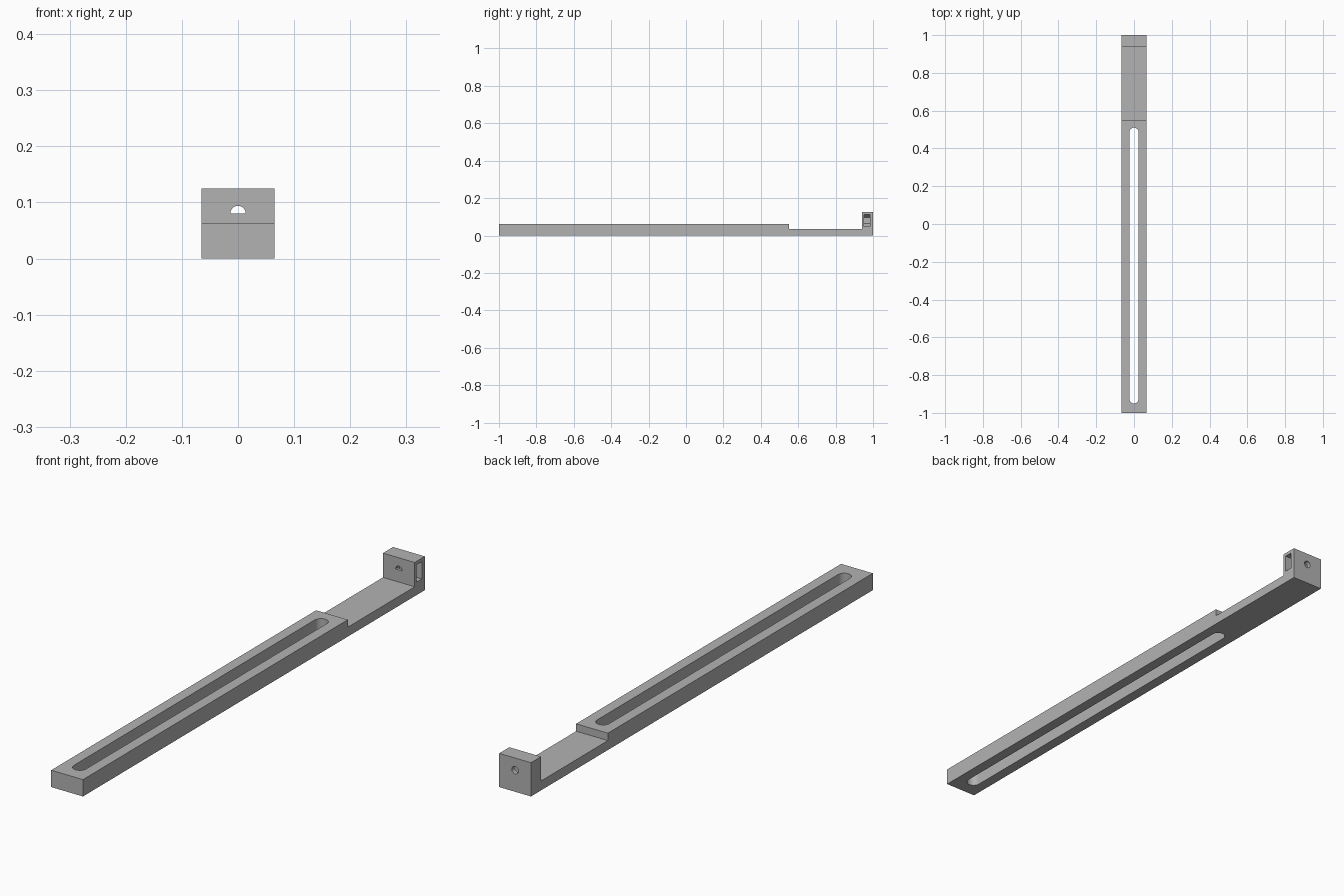
import bpy, bmesh
from math import cos, sin, pi, radians
from mathutils import Vector

cube = bpy.data.objects.get("Cube")
if cube:
    bpy.data.objects.remove(cube, do_unlink=True)

gray = bpy.data.materials.new("plain gray")
gray.use_nodes = True
gray.diffuse_color = (0.45, 0.45, 0.45, 1)
gray.node_tree.nodes["Principled BSDF"].inputs["Base Color"].default_value = gray.diffuse_color


def prism(name, profile, axis, start, end):
    """Extrude a 2D profile along an axis; the profile uses the other two axes in order."""
    def place(p, depth):
        co = list(p)
        co.insert(axis, depth)
        return co
    bm = bmesh.new()
    face = bm.faces.new([bm.verts.new(place(p, start)) for p in profile])
    out = bmesh.ops.extrude_face_region(bm, geom=[face])
    shift = Vector((0, 0, 0))
    shift[axis] = end - start
    verts = [g for g in out["geom"] if isinstance(g, bmesh.types.BMVert)]
    bmesh.ops.translate(bm, vec=shift, verts=verts)
    bmesh.ops.recalc_face_normals(bm, faces=bm.faces)
    mesh = bpy.data.meshes.new(name)
    bm.to_mesh(mesh)
    bm.free()
    mesh.materials.append(gray)
    obj = bpy.data.objects.new(name, mesh)
    bpy.context.collection.objects.link(obj)
    return obj


def arc(cx, cy, r, a, b, n=16):
    """Points on an arc from angle a to b, in degrees."""
    angles = [radians(a + (b - a) * i / n) for i in range(n + 1)]
    return [(cx + r * cos(t), cy + r * sin(t)) for t in angles]


# Stepped bar with an upright end block, as one side profile
half = 0.065
bar = prism("slotted_bar", [(-1, 0), (1, 0), (1, 0.125), (0.941, 0.125), (0.941, 0.035),
                            (0.55, 0.035), (0.55, 0.0625), (-1, 0.0625)], 0, -half, half)

# Long round-ended slot through the bar
r = 0.025
slot = prism("slot_cutter", arc(0, 0.51 - r, r, 0, 180) + arc(0, -0.95 + r, r, 180, 360),
             2, -0.1, 0.2)

# Hexagonal nut pocket, open on one side of the block
zc, R = 0.08, 0.032
w = R * cos(pi / 6)
pocket = prism("nut_pocket_cutter", [(0.1, zc - R), (0, zc - R), (-w, zc - R / 2),
                                     (-w, zc + R / 2), (0, zc + R), (0.1, zc + R)],
               1, 0.952, 0.983)

# Screw hole: full circle at the back, upper half only at the front
hole_r = 0.0138
back_hole = prism("back_hole_cutter", arc(0, zc, hole_r, 0, 345, 23), 1, 0.97, 1.05)
front_hole = prism("front_hole_cutter", arc(0, zc, hole_r, 0, 180, 12), 1, 0.9, 0.965)

# Cut everything out of the bar
bpy.context.view_layer.objects.active = bar
for cutter in (slot, pocket, back_hole, front_hole):
    cutter.hide_render = True
    mod = bar.modifiers.new(cutter.name, "BOOLEAN")
    mod.operation = "DIFFERENCE"
    mod.solver = "EXACT"
    mod.object = cutter
    bpy.ops.object.modifier_apply(modifier=mod.name)
    bpy.data.objects.remove(cutter, do_unlink=True)

# Smooth the curved walls and keep the edges sharp
bpy.ops.object.select_all(action="DESELECT")
bar.select_set(True)
bpy.ops.object.shade_smooth_by_angle(angle=radians(30))
